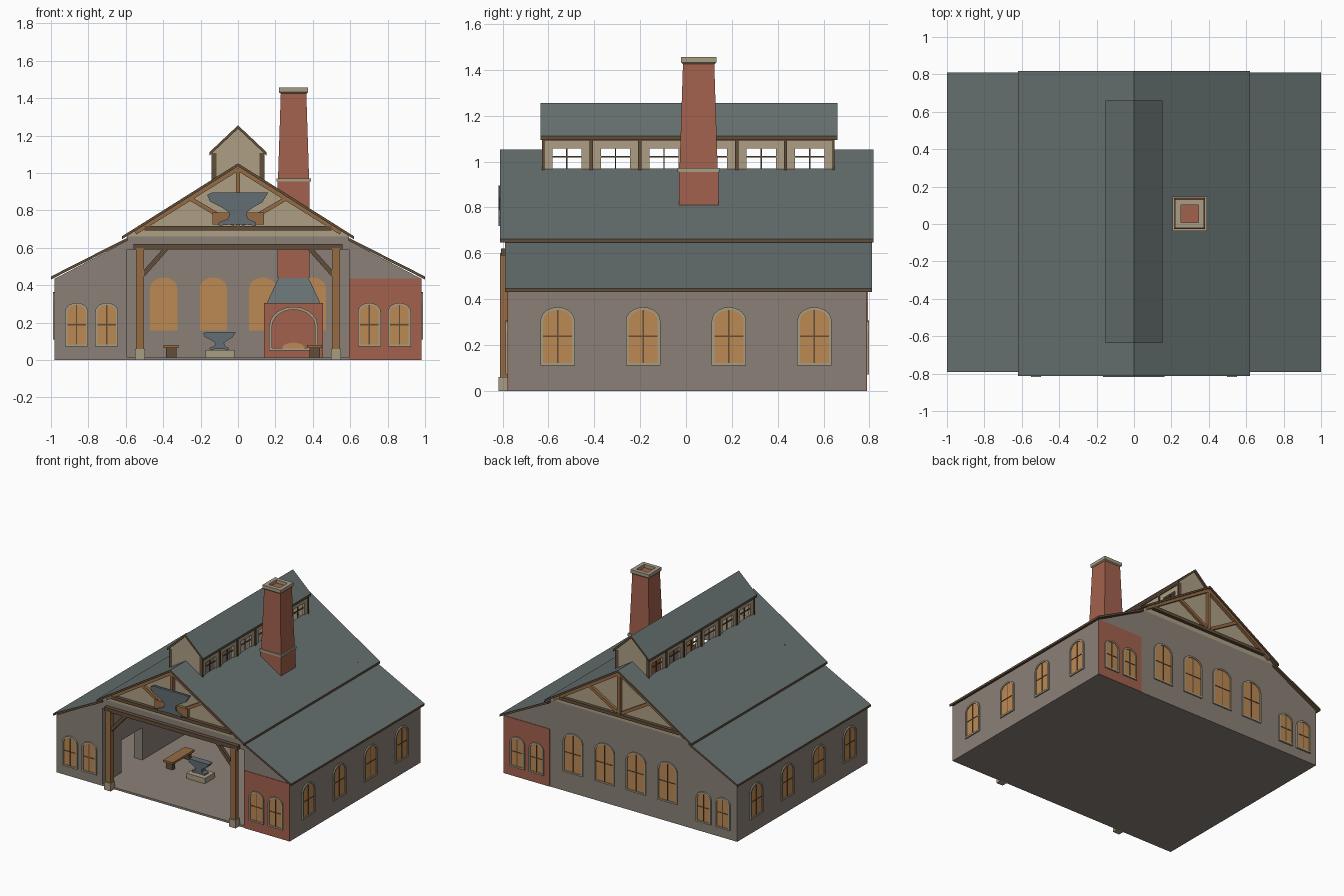
import bpy, bmesh
from math import pi, cos, sin, hypot
from mathutils import Matrix

cube = bpy.data.objects.get("Cube")
if cube:
    bpy.data.objects.remove(cube, do_unlink=True)


def material(name, rgb):
    m = bpy.data.materials.new(name)
    m.use_nodes = True
    col = [(c / 255 / 12.92) if c < 11 else ((c / 255 + 0.055) / 1.055) ** 2.4 for c in rgb] + [1]
    m.diffuse_color = col
    m.node_tree.nodes["Principled BSDF"].inputs["Base Color"].default_value = col
    return m


WALL = material("grey render", (139, 129, 119))
BRICK = material("red brick", (162, 97, 77))
PLASTER = material("beige plaster", (173, 159, 132))
SLATE = material("slate", (102, 112, 112))
WOOD = material("oak", (150, 108, 68))
DARK = material("dark timber", (97, 77, 58))
GLOW = material("amber glass", (188, 137, 84))
STONE = material("pale stone", (168, 157, 133))
IRON = material("iron", (98, 109, 115))


def finish(name, bm, *mats):
    bmesh.ops.recalc_face_normals(bm, faces=bm.faces[:])
    me = bpy.data.meshes.new(name)
    bm.to_mesh(me)
    bm.free()
    for m in mats:
        me.materials.append(m)
    ob = bpy.data.objects.new(name, me)
    bpy.context.collection.objects.link(ob)
    return ob


def loft(name, loops, mat, closed=True):
    """Skin a list of equal-length vertex loops; cap the ends or join them into a ring."""
    bm = bmesh.new()
    vs = [[bm.verts.new(p) for p in loop] for loop in loops]
    n = len(loops[0])
    pairs = list(zip(vs, vs[1:]))
    if closed:
        bm.faces.new(vs[0])
        bm.faces.new(vs[-1])
    else:
        pairs.append((vs[-1], vs[0]))
    for a, b in pairs:
        for i in range(n):
            j = (i + 1) % n
            bm.faces.new((a[i], a[j], b[j], b[i]))
    return finish(name, bm, mat)


def prism(name, pts, y0, y1, mat):
    return loft(name, [[(x, y, z) for x, z in pts] for y in (y0, y1)], mat)


def box(name, x0, x1, y0, y1, z0, z1, mat):
    return prism(name, [(x0, z0), (x1, z0), (x1, z1), (x0, z1)], y0, y1, mat)


def ring(name, outer, inner, y0, y1, mat):
    loops = [[(x, y, z) for x, z in p] for p, y in ((outer, y0), (outer, y1), (inner, y1), (inner, y0))]
    return loft(name, loops, mat, closed=False)


def beam(name, a, b, w, y0, y1, mat):
    dx, dz = b[0] - a[0], b[1] - a[1]
    k = w / 2 / hypot(dx, dz)
    ox, oz = -dz * k, dx * k
    return prism(name, [(a[0] + ox, a[1] + oz), (b[0] + ox, b[1] + oz),
                        (b[0] - ox, b[1] - oz), (a[0] - ox, a[1] - oz)], y0, y1, mat)


def frustum(name, cx, cy, r0, r1, z0, z1, mat):
    sq = [(-1, -1), (1, -1), (1, 1), (-1, 1)]
    return loft(name, [[(cx + r * a, cy + r * b, z) for a, b in sq] for r, z in ((r0, z0), (r1, z1))], mat)


def arch(w, z0, z1, inset=0.0, steps=10):
    r = w / 2 - inset
    rise = 0.4 * w - inset
    spring = z1 - 0.4 * w
    return [(-r, z0 + inset), (r, z0 + inset)] + [
        (r * cos(pi * i / steps), spring + rise * sin(pi * i / steps)) for i in range(steps + 1)]


def window(name, x, y, turn, w, z0, z1, through=0.002):
    """Arched window; local -y points out of the wall."""
    t, mid = 0.012, (z0 + z1) / 2
    parts = [
        ring(name + "_frame", arch(w, z0, z1), arch(w, z0, z1, t), -0.009, 0.004, STONE),
        prism(name + "_glass", arch(w, z0, z1, t * 0.9), -0.003, through, GLOW),
        box(name + "_mullion", -0.003, 0.003, -0.006, 0, z0 + t, z1 - t, DARK),
        box(name + "_transom", t - w / 2, w / 2 - t, -0.006, 0, mid - 0.003, mid + 0.003, DARK)]
    for ob in parts:
        ob.matrix_world = Matrix.Translation((x, y, 0)) @ Matrix.Rotation(turn, 4, 'Z')


def slab(name, xa, za, xb, zb, y0, y1, t=0.016):
    """Roof slope: slate on top, timber on the edges and underside."""
    ob = prism(name, [(xa, za), (xb, zb), (xb, zb - t), (xa, za - t)], y0, y1, SLATE)
    ob.data.materials.append(DARK)
    for p in ob.data.polygons:
        p.material_index = 0 if p.normal.z > 0.3 else 1


FRONT, BACK, SIDE, NAVE = -0.775, 0.785, 0.98, 0.594

# Floor and back wall
box("floor", -SIDE, SIDE, FRONT, BACK, 0, 0.015, WALL)
box("nave_back_wall", -NAVE, NAVE, BACK - 0.03, BACK, 0, 0.66, WALL)
box("nave_front_lintel", -NAVE, NAVE, FRONT, FRONT + 0.03, 0.59, 0.66, WALL)

for s, side in ((1, "left"), (-1, "right")):
    # Aisle walls and partition with a doorway
    xs = sorted((s * (SIDE - 0.03), s * SIDE))
    box(side + "_side_wall", *xs, FRONT, BACK, 0, 0.435, WALL)
    gable = [(s * NAVE, 0), (s * SIDE, 0), (s * SIDE, 0.435), (s * NAVE, 0.637)]
    for end, y in (("front", FRONT), ("back", BACK - 0.03)):
        prism(f"{side}_{end}_aisle_wall", gable, y, y + 0.03, WALL)
    px = sorted((s * NAVE, s * 0.665))
    box(side + "_partition_front", *px, FRONT + 0.03, -0.55, 0, 0.6, WALL)
    box(side + "_partition_back", *px, -0.3, BACK - 0.03, 0, 0.6, WALL)
    box(side + "_partition_lintel", *px, -0.55, -0.3, 0.26, 0.6, WALL)
    # Roof slopes, left open below the monitor
    slab(side + "_aisle_roof", s * 0.59, 0.655, s, 0.447, -0.79, 0.81)
    slab(side + "_nave_roof_front", 0, 1.052, s * 0.62, 0.662, -0.812, -0.62)
    slab(side + "_nave_roof_middle", s * 0.13, 0.97, s * 0.62, 0.662, -0.62, 0.645)
    slab(side + "_nave_roof_back", 0, 1.052, s * 0.62, 0.662, 0.645, 0.818)
    slab(side + "_monitor_roof", 0, 1.255, s * 0.152, 1.112, -0.635, 0.66, 0.018)
    # Windows
    for y in (-0.56, -0.187, 0.187, 0.56):
        window(side + "_side_window", s * SIDE, y, s * pi / 2, 0.15, 0.11, 0.365)
    for x in (0.702, 0.863):
        window(side + "_front_window", s * x, FRONT - 0.004, 0, 0.123, 0.072, 0.306)
        window(side + "_back_window", s * x, BACK + 0.004, pi, 0.123, 0.072, 0.306)
    for x in (0.132, 0.397):
        window(side + "_nave_window", s * x, BACK, pi, 0.166, 0.148, 0.452, 0.034)
    # Porch posts and braces
    bx = sorted((s * 0.497, s * 0.552))
    box(side + "_post_base", *bx, -0.818, -0.765, 0, 0.06, STONE)
    box(side + "_post", s * 0.524 - 0.021, s * 0.524 + 0.021, -0.81, -0.77, 0.06, 0.6, WOOD)
    beam(side + "_post_brace", (s * 0.51, 0.455), (s * 0.385, 0.595), 0.025, -0.803, -0.778, DARK)
    # Truss timbers on both gables
    for end, y0, y1 in (("front", -0.8, -0.77), ("back", 0.78, 0.808)):
        beam(f"{side}_{end}_rafter", (s * 0.55, 0.682), (0, 1.024), 0.024, y0, y1, WOOD)
        beam(f"{side}_{end}_strut", (s * 0.02, 0.725), (s * 0.25, 0.86), 0.022, y0 + 0.004, y1 - 0.004, WOOD)
    # Monitor side: header, piers, posts and glazing bars
    mx = sorted((s * 0.117, s * 0.135))
    ox = sorted((s * 0.115, s * 0.142))
    gx = sorted((s * 0.122, s * 0.13))
    box(side + "_monitor_header", *mx, -0.625, 0.645, 1.057, 1.11, PLASTER)
    box(side + "_monitor_fascia", *ox, -0.627, 0.647, 1.092, 1.106, DARK)
    box(side + "_monitor_bar", *gx, -0.62, 0.64, 1.017, 1.023, DARK)
    bay = 1.27 / 6
    for i in range(7):
        y = -0.625 + i * bay
        a, b = max(y - 0.042, -0.625), min(y + 0.042, 0.645)
        box(side + "_monitor_pier", *mx, a, b, 0.94, 1.06, PLASTER)
        box(side + "_monitor_post", *ox, max(y - 0.007, -0.627), min(y + 0.007, 0.647), 0.95, 1.1, DARK)
        if i < 6:
            c = y + bay / 2
            box(side + "_monitor_mullion", *gx, c - 0.003, c + 0.003, 0.95, 1.06, DARK)

# Brick facing on the left aisle ends
box("front_brick_facing", NAVE, SIDE, FRONT - 0.004, FRONT, 0, 0.437, BRICK)
box("back_brick_facing", NAVE, SIDE, BACK, BACK + 0.004, 0, 0.437, BRICK)

# Gables, chords and king posts
for end, w0, t0, t1 in (("front", FRONT, -0.802, -0.77), ("back", BACK - 0.03, 0.78, 0.81)):
    prism(end + "_gable", [(-0.6, 0.66), (0.6, 0.66), (0, 1.037)], w0, w0 + 0.03, PLASTER)
    box(end + "_bottom_chord", -0.5, 0.5, t0, t1, 0.692, 0.716, DARK)
    box(end + "_king_post", -0.012, 0.012, t0 + 0.002, t1 - 0.002, 0.716, 1.02, WOOD)
for end, y in (("front", -0.625), ("back", 0.627)):
    prism(end + "_monitor_gable", [(-0.135, 0.94), (0.135, 0.94), (0.135, 1.11), (0, 1.238), (-0.135, 1.11)],
          y, y + 0.018, PLASTER)
box("porch_beam", -0.56, 0.56, -0.806, -0.77, 0.59, 0.62, DARK)

# Anvils: hanging sign and the working one
HALF = [(-0.105, 0), (-0.05, 0.006), (0.05, 0.006), (0.095, 0), (0.095, 0.018), (0.052, 0.038), (0.045, 0.07),
        (0.08, 0.098), (0.13, 0.125), (0.162, 0.178), (-0.14, 0.178), (-0.165, 0.165), (-0.15, 0.13),
        (-0.09, 0.1), (-0.045, 0.07), (-0.052, 0.038), (-0.105, 0.018)]
box("sign_backing", -0.137, 0.139, -0.806, -0.78, 0.725, 0.79, WOOD)
prism("sign_anvil", [(x, z + 0.718) for x, z in HALF], -0.817, -0.8, IRON)
box("anvil_block", -0.175, -0.02, -0.37, -0.25, 0.01, 0.055, STONE)
prism("anvil", [(x * 0.53 - 0.098, z * 0.53 + 0.055) for x, z in HALF], -0.335, -0.285, IRON)

# Benches
for x, y in ((-0.357, -0.2), (0.41, -0.28)):
    box("bench_top", x - 0.04, x + 0.04, y - 0.13, y + 0.13, 0.064, 0.08, WOOD)
    for d in (-0.1, 0.1):
        box("bench_leg", x - 0.028, x + 0.028, y + d - 0.015, y + d + 0.015, 0.01, 0.066, DARK)

# Forge, hood and chimney
CX, CY = 0.297, 0.055
frustum("forge_block", CX, CY, 0.157, 0.157, 0.01, 0.305, BRICK)
trim = ring("forge_arch", arch(0.26, 0.05, 0.285), arch(0.26, 0.05, 0.285, 0.015), -0.009, 0.002, STONE)
coals = prism("forge_coals", [(0.06 * cos(pi * i / 8), 0.065 + 0.028 * sin(pi * i / 8)) for i in range(9)],
              -0.006, 0.002, GLOW)
for ob in (trim, coals):
    ob.location = (CX, CY - 0.157, 0)
frustum("forge_hood", CX, CY, 0.143, 0.08, 0.305, 0.44, SLATE)
frustum("chimney_shaft", CX, CY, 0.086, 0.086, 0.44, 0.955, BRICK)
frustum("chimney_band", CX, CY, 0.092, 0.092, 0.955, 0.972, STONE)
frustum("chimney_stack", CX, CY, 0.083, 0.068, 0.972, 1.432, BRICK)
square = [(-1, -1), (1, -1), (1, 1), (-1, 1)]
loft("chimney_cap", [[(CX + r * a, CY + r * b, z) for a, b in square]
                     for r, z in ((0.07, 1.425), (0.077, 1.432), (0.077, 1.456), (0.047, 1.456), (0.047, 1.425))],
     STONE, closed=False)
